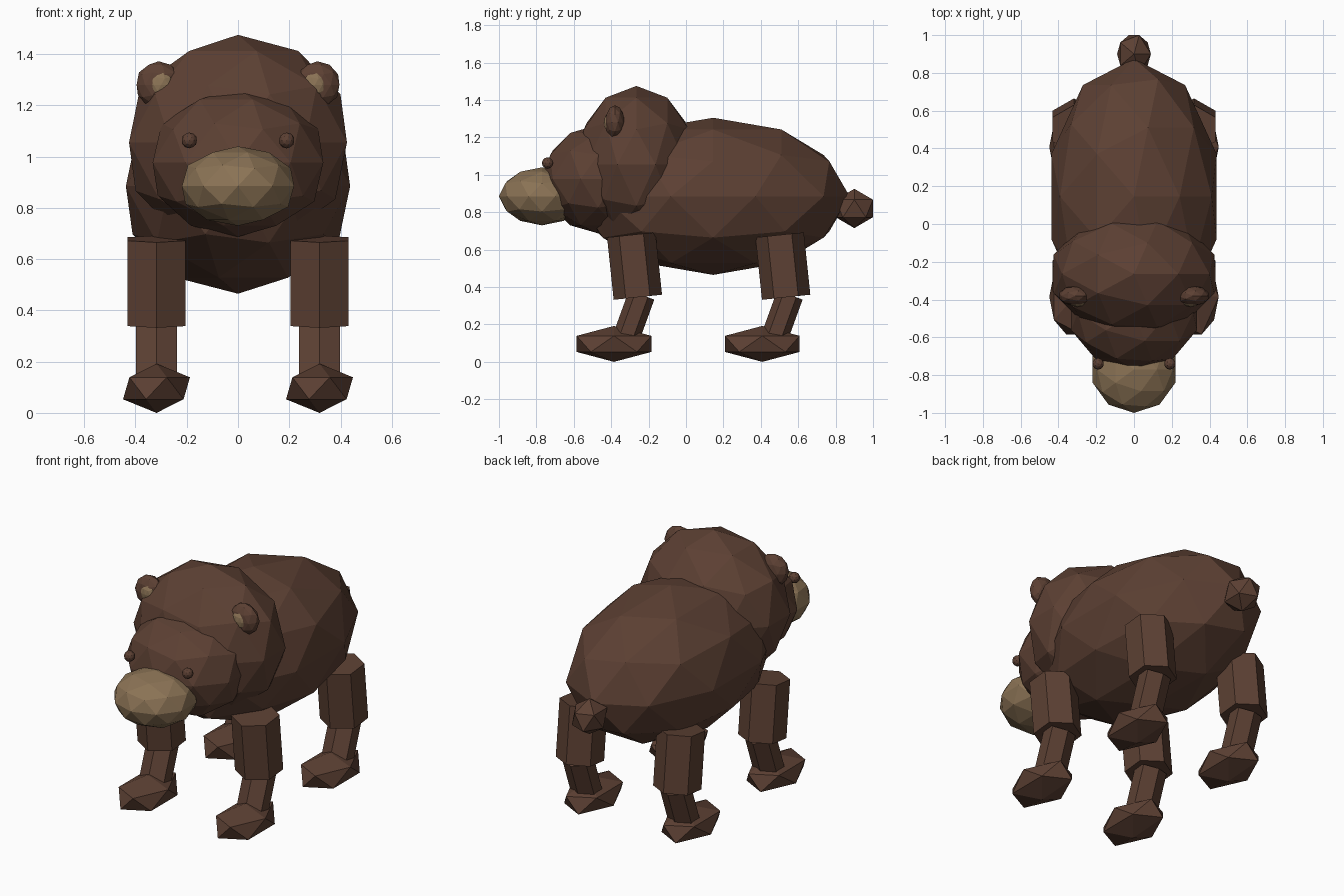
import bpy
import math

cube = bpy.data.objects.get("Cube")
if cube:
    bpy.data.objects.remove(cube, do_unlink=True)


def make_material(name, color):
    mat = bpy.data.materials.new(name)
    mat.use_nodes = True
    mat.diffuse_color = color
    mat.node_tree.nodes["Principled BSDF"].inputs["Base Color"].default_value = color
    return mat


brown = make_material("dark brown fur", (0.107, 0.051, 0.033, 1))
tan = make_material("tan fur", (0.258, 0.171, 0.091, 1))


def finish(name, scale, mat):
    obj = bpy.context.object
    obj.name = name
    obj.scale = scale
    obj.data.materials.append(mat)
    return obj


def ball(name, location, radii, mat=brown, detail=2):
    bpy.ops.mesh.primitive_ico_sphere_add(subdivisions=detail, radius=1, location=location)
    return finish(name, radii, mat)


def prism(name, location, radii, length, tilt):
    bpy.ops.mesh.primitive_cylinder_add(vertices=6, radius=1, depth=1, location=location,
                                        rotation=(tilt, 0, 0))
    return finish(name, (*radii, length), brown)


# Body, head and muzzle
ball("body", (0, 0.145, 0.885), (0.46, 0.73, 0.42))
ball("head", (0, -0.265, 1.055), (0.447, 0.33, 0.42))
ball("face", (0, -0.47, 0.977), (0.35, 0.3, 0.29))
ball("muzzle", (0, -0.77, 0.885), (0.23, 0.23, 0.155), tan)
ball("tail", (0, 0.9, 0.82), (0.1, 0.117, 0.105), detail=1)

# Eyes and ears
for side, s in (("left", 1), ("right", -1)):
    ball(side + "_eye", (s * 0.19, -0.74, 1.063), (0.031, 0.031, 0.031))
    ball(side + "_ear", (s * 0.31, -0.38, 1.28), (0.09, 0.053, 0.092))
    ball(side + "_inner_ear", (s * 0.3, -0.407, 1.28), (0.05, 0.032, 0.055), tan)

# Legs, each of two prisms and a foot
for end, y in (("front", -0.275), ("back", 0.518)):
    for side, s in (("left", 1), ("right", -1)):
        x = s * 0.318
        name = end + "_" + side
        prism(name + "_upper_leg", (x, y, 0.512), (0.13, 0.13), 0.335, math.radians(6))
        prism(name + "_lower_leg", (x, y - 0.005, 0.24), (0.092, 0.072), 0.25, math.radians(-20))
        ball(name + "_foot", (x, y - 0.11, 0.096), (0.146, 0.235, 0.096), detail=1)
